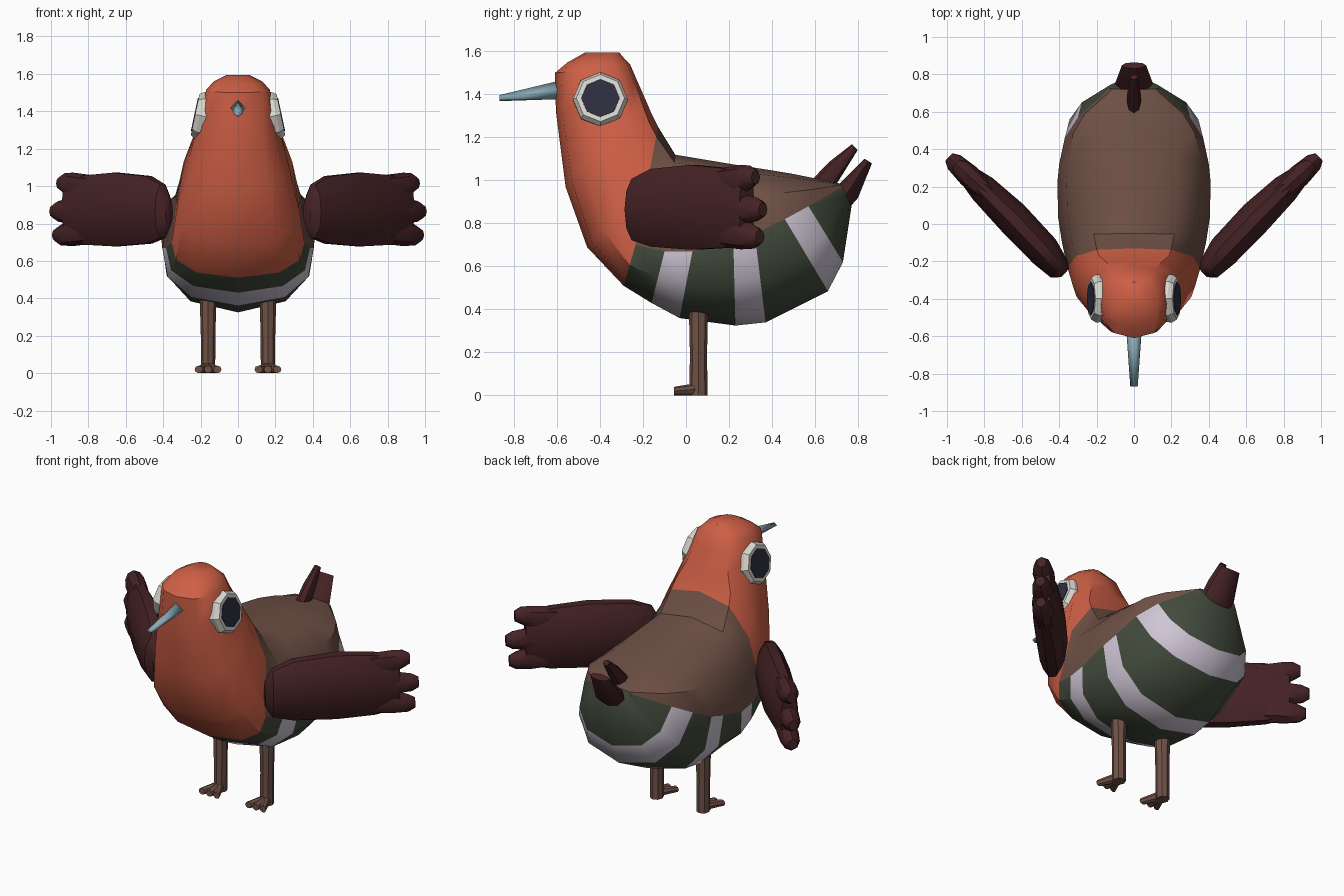
import bpy, bmesh, math
from mathutils import Vector as V

cube = bpy.data.objects.get("Cube")
if cube:
    bpy.data.objects.remove(cube, do_unlink=True)


def material(name, rgb):
    m = bpy.data.materials.new(name)
    m.use_nodes = True
    m.diffuse_color = (*rgb, 1)
    m.node_tree.nodes["Principled BSDF"].inputs["Base Color"].default_value = (*rgb, 1)
    return m


ORANGE = material("orange", (0.62, 0.115, 0.06))
BROWN = material("brown", (0.16, 0.083, 0.062))
GREEN = material("dark green", (0.055, 0.07, 0.045))
LILAC = material("pale lilac", (0.62, 0.56, 0.66))
MAROON = material("maroon", (0.06, 0.016, 0.018))
BEAK = material("blue grey", (0.25, 0.40, 0.46))
WHITE = material("eye white", (0.70, 0.68, 0.63))
PUPIL = material("pupil", (0.027, 0.027, 0.05))


def loft(name, rings, mats, rule=lambda i, j: 0, angle=40):
    """Skin closed rings of points, cap both ends, colour faces by rule(ring, column)."""
    bm = bmesh.new()
    rows = [[bm.verts.new(p) for p in ring] for ring in rings]
    n = len(rows[0])
    for i in range(len(rows) - 1):
        for j in range(n):
            k = (j + 1) % n
            f = bm.faces.new((rows[i][j], rows[i][k], rows[i + 1][k], rows[i + 1][j]))
            f.material_index = rule(i, j)
    bm.faces.new(rows[0]).material_index = rule(0, 0)
    bm.faces.new(rows[-1]).material_index = rule(len(rows) - 2, n // 2)
    bmesh.ops.recalc_face_normals(bm, faces=bm.faces)
    me = bpy.data.meshes.new(name)
    bm.to_mesh(me)
    bm.free()
    for m in mats:
        me.materials.append(m)
    ob = bpy.data.objects.new(name, me)
    bpy.context.collection.objects.link(ob)
    bpy.ops.object.select_all(action='DESELECT')
    ob.select_set(True)
    bpy.context.view_layer.objects.active = ob
    bpy.ops.object.shade_smooth_by_angle(angle=math.radians(angle))
    return ob


def tube(name, stations, a_axis, b_axis, mat, n=8, angle=40):
    """Loft of ellipses; each station is (centre, half size along a, half size along b)."""
    turn = [2 * math.pi * k / n for k in range(n)]
    rings = [[V(c) + V(a_axis) * a * math.cos(t) + V(b_axis) * b * math.sin(t)
              for t in turn] for c, a, b in stations]
    return loft(name, rings, [mat], angle=angle)


# Body: back (y, z), colour line (y, z), belly (y, z), half width, from crown to rump
BODY = [
    (-.31, 1.595, -.39, 1.595, -.47, 1.595, .06),
    (-.285, 1.565, -.42, 1.56, -.55, 1.55, .13),
    (-.26, 1.54, -.43, 1.515, -.61, 1.50, .17),
    (-.23, 1.47, -.41, 1.38, -.605, 1.32, .20),
    (-.19, 1.38, -.38, 1.16, -.56, .97, .26),
    (-.16, 1.31, -.32, .86, -.46, .69, .33),
    (-.13, 1.25, -.235, .70, -.29, .51, .355),
    (-.05, 1.12, -.10, .67, -.16, .43, .385),
    (.10, 1.095, .03, .67, -.03, .36, .405),
    (.25, 1.07, .22, .72, .23, .325, .41),
    (.38, 1.05, .32, .75, .37, .34, .40),
    (.50, 1.03, .46, .82, .66, .485, .37),
    (.60, 1.01, .57, .88, .73, .62, .30),
    (.72, .985, .725, .97, .77, .88, .13),
]


def body_ring(dy, dz, by, bz, vy, vz, w):
    d, b, v = V((0, dy, dz)), V((0, by, bz)), V((0, vy, vz))
    side = [d.lerp(b, .08) + V((.56 * w, 0, 0)), d.lerp(b, .4) + V((.88 * w, 0, 0)),
            b + V((w, 0, 0)),
            b.lerp(v, .5) + V((.93 * w, 0, 0)), b.lerp(v, .85) + V((.62 * w, 0, 0))]
    other = [V((-p.x, p.y, p.z)) for p in reversed(side)]
    return [d] + side + [v] + other


def body_colour(i, j):
    if i < 6:
        return 0                       # head and breast
    if not 3 <= j <= 8:
        return 1                       # back
    return 3 if i in (7, 9, 11) else 2  # striped belly


loft("body", [body_ring(*r) for r in BODY], [ORANGE, BROWN, GREEN, LILAC], body_colour)

# Beak
tube("beak", [((0, -.56, 1.425), .042, .046), ((0, -.868, 1.383), .02, .014)],
     (1, 0, 0), (0, 0, 1), BEAK, n=4, angle=100)

# Tail: a slim upper feather and a broad rear one
s = math.sqrt(.5)
tube("tail_upper_feather", [((0, .62, .96), .038, .055), ((0, .70, 1.06), .036, .042),
                            ((0, .785, 1.155), .02, .019)],
     (1, 0, 0), (0, -s, s), MAROON)
tube("tail_rear_feather", [((0, .70, .88), .08, .05), ((0, .755, .95), .10, .055),
                           ((0, .848, 1.09), .065, .02)],
     (1, 0, 0), (0, -.83, .55), MAROON)

tilt = math.radians(12)
for side, sx in (("left", 1), ("right", -1)):
    # Eye: tilted octagonal disc with a thin pupil plate
    out = V((sx * math.cos(tilt), 0, math.sin(tilt)))
    up = V((-sx * math.sin(tilt), 0, math.cos(tilt)))
    eye = V((sx * .19, -.398, 1.375))
    tube(side + "_eye", [(eye + out * d, r, r) for d, r in
                         ((-.06, .125), (.015, .128), (.04, .112))],
         (0, 1, 0), up, WHITE, angle=25)
    tube(side + "_pupil", [(eye + out * d, .09, .09) for d in (.037, .044)],
         (0, 1, 0), up, PUPIL, angle=25)

    # Wing: swept-back paddle ending in three feather tips
    along, across = V((sx * .73, .68, 0)), V((sx * .68, -.73, 0))
    root = V((sx * .37, -.22, 0))

    def at(u, v, z):
        return root + along * u + across * v + V((0, 0, z))

    tube(side + "_wing", [
        (at(-.03, .03, .86), .03, .08), (at(.01, .035, .865), .065, .15),
        (at(.13, .02, .873), .088, .19), (at(.38, .005, .875), .092, .207),
        (at(.60, 0, .872), .078, .195), (at(.74, 0, .872), .05, .165)],
        across, (0, 0, 1), MAROON, n=10)
    for label, z0, z1, end in (("upper", .985, 1.015, .80), ("middle", .872, .865, .85),
                               ("lower", .765, .738, .83)):
        tube(f"{side}_{label}_wing_feather", [
            (at(.52, 0, z0), .05, .07), (at(.70, 0, (z0 + z1) / 2), .062, .072),
            (at(end - .04, 0, z1), .05, .055), (at(end, 0, z1), .028, .033)],
            across, (0, 0, 1), MAROON)

    # Leg and three toes
    tube(side + "_leg", [((sx * .16, .058, 0), .038, .042), ((sx * .16, .058, .20), .039, .04),
                         ((sx * .16, .058, .42), .045, .045)],
         (1, 0, 0), (0, 1, 0), BROWN)
    for label, dx in (("inner", -.05), ("middle", 0), ("outer", .05)):
        tube(f"{side}_{label}_toe", [
            ((sx * .16, .05, .029), .03, .029), ((sx * (.16 + dx), -.055, .02), .022, .02)],
            (1, 0, 0), (0, 0, 1), BROWN)
